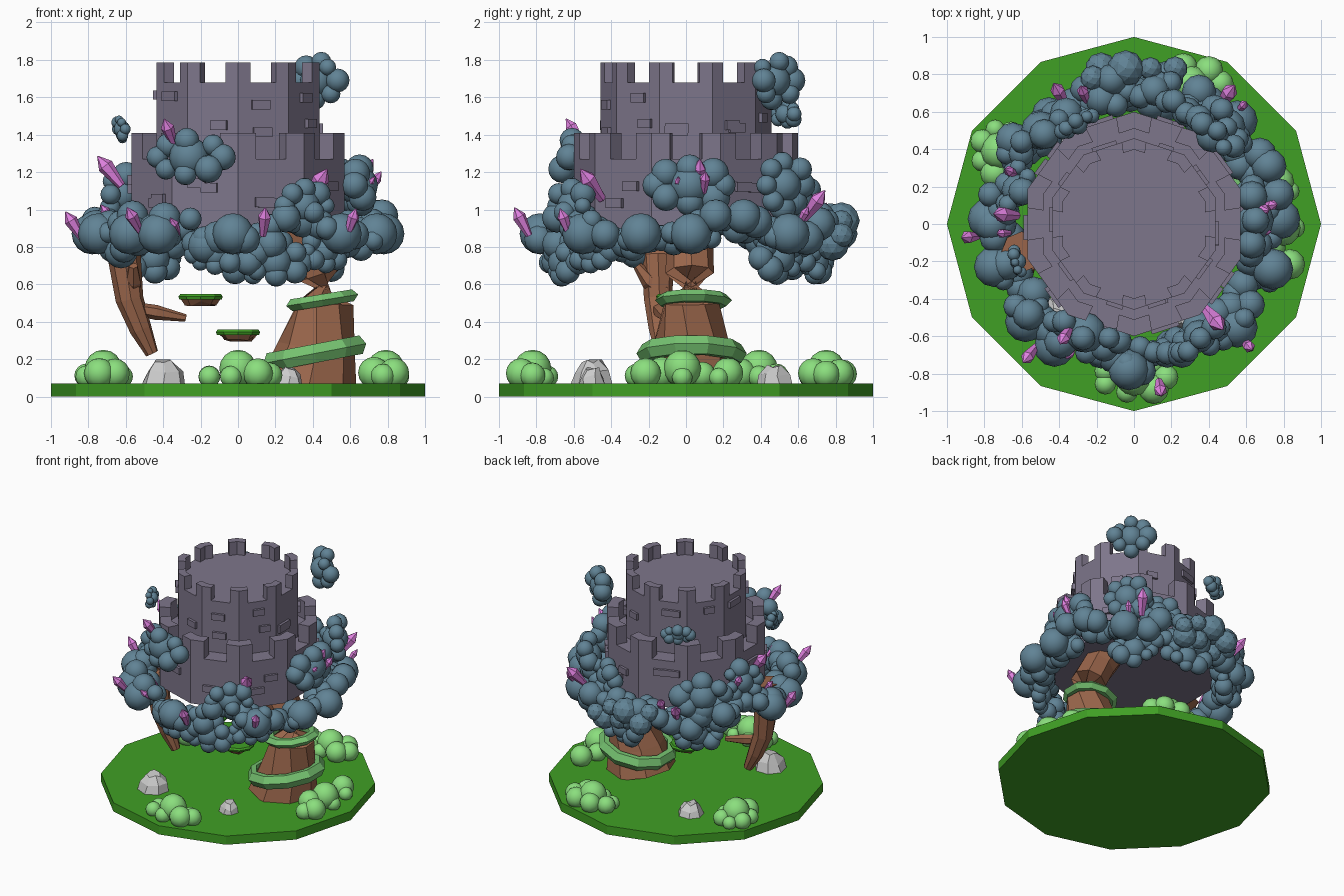
import bpy, bmesh, math, random
from mathutils import Vector, Matrix

if "Cube" in bpy.data.objects:
    bpy.data.objects.remove(bpy.data.objects["Cube"])
random.seed(4)

def mat(name, r, g, b):
    m = bpy.data.materials.new(name)
    m.diffuse_color = (r ** 2.2, g ** 2.2, b ** 2.2, 1)
    m.use_nodes = True
    m.node_tree.nodes["Principled BSDF"].inputs["Base Color"].default_value = m.diffuse_color
    return m

STONE = mat("stone", .49, .46, .54)
BARK = mat("bark", .60, .40, .30)
GRASS = mat("grass", .26, .62, .16)
VINE = mat("vine", .46, .76, .44)
BUSH = mat("bush", .54, .87, .49)
LEAF = mat("leaf", .38, .51, .58)
PINK = mat("crystal", .87, .50, .87)

def finish(name, bm, material=None, smooth=False):
    bmesh.ops.recalc_face_normals(bm, faces=bm.faces)
    me = bpy.data.meshes.new(name)
    bm.to_mesh(me)
    bm.free()
    if material:
        me.materials.append(material)
    for p in me.polygons:
        p.use_smooth = smooth
    ob = bpy.data.objects.new(name, me)
    bpy.context.collection.objects.link(ob)
    return ob

def loft(bm, rings):
    """Skin a list of closed point rings and cap both ends."""
    vs = [[bm.verts.new(p) for p in ring] for ring in rings]
    n = len(vs[0])
    for a, b in zip(vs, vs[1:]):
        for i in range(n):
            j = (i + 1) % n
            bm.faces.new((a[i], a[j], b[j], b[i]))
    bm.faces.new(vs[0][::-1])
    bm.faces.new(vs[-1])

def ngon(r, z, n, start=-math.pi / 2, c=(0, 0)):
    return [Vector((c[0] + r * math.cos(start + i * math.tau / n),
                    c[1] + r * math.sin(start + i * math.tau / n), z)) for i in range(n)]

def tube(bm, path, n=8):
    """Path of (x, y, z, radius), rings follow the path direction."""
    pts = [Vector(p[:3]) for p in path]
    rings = []
    for i, p in enumerate(pts):
        t = pts[min(i + 1, len(pts) - 1)] - pts[max(i - 1, 0)]
        q = t.to_track_quat('Z', 'Y')
        rings.append([p + q @ v for v in ngon(path[i][3], 0, n)])
    loft(bm, rings)

def ball(bm, p, r):
    bmesh.ops.create_uvsphere(bm, u_segments=12, v_segments=8, radius=r, matrix=Matrix.Translation(p))

# ground disc
bm = bmesh.new()
loft(bm, [ngon(1, 0, 12), ngon(1, .07, 12)])
finish("ground", bm, GRASS)

# two stacked tower drums with corner battlements and raised bricks
def tower(name, R, z0, z1, z2, wing, thick, bricks):
    bm = bmesh.new()
    loft(bm, [ngon(R, z0, 10), ngon(R, z1, 10)])
    cs = ngon(R, 0, 10)
    for i in range(10):
        c, prev, nxt = cs[i], cs[i - 1], cs[(i + 1) % 10]
        outer = [c + (prev - c).normalized() * wing, c, c + (nxt - c).normalized() * wing]
        poly = outer + [p * (1 - thick / R) for p in reversed(outer)]
        loft(bm, [[p + Vector((0, 0, z)) for p in poly] for z in (z1 - .01, z2)])
    for k in range(bricks):
        a, b = cs[k % 10], cs[(k + 1) % 10]
        p = a.lerp(b, random.uniform(.3, .7))
        p.z = random.uniform(z0 + .12, z1 - .06)
        d = (b - a).normalized()
        m = Matrix.Translation(p) @ Matrix.Rotation(math.atan2(d.y, d.x), 4, 'Z') @ Matrix.Diagonal(
            (random.uniform(.08, .14), .04, .05, 1))
        bmesh.ops.create_cube(bm, size=1, matrix=m)
    finish(name, bm, STONE)

tower("lower_tower", .6, .9, 1.27, 1.41, .10, .09, 20)
tower("upper_tower", .458, 1.26, 1.68, 1.785, .07, .06, 14)

# main trunk
bm = bmesh.new()
tube(bm, [(.38, .03, .06, .26), (.42, .03, .25, .21), (.47, .03, .5, .155),
          (.45, .02, .66, .13), (.36, .02, .82, .125), (.28, .02, .95, .13)])
finish("trunk", bm, BARK)

# hanging broken trunk with two side branches
bm = bmesh.new()
tube(bm, [(-.6, -.15, .95, .11), (-.61, -.15, .76, .09), (-.58, -.15, .52, .075),
          (-.52, -.14, .36, .06), (-.46, -.13, .23, .035)])
tube(bm, [(-.55, -.15, .47, .035), (-.44, -.13, .45, .04), (-.28, -.11, .42, .02)], 6)
tube(bm, [(-.57, -.12, .56, .05), (-.56, -.2, .62, .045), (-.56, -.26, .7, .025)], 6)
finish("hanging_trunk", bm, BARK)

# tilted vine bands round the trunk
def band(name, c, r, h, tilt):
    bm = bmesh.new()
    prof = [(-.04, -h), (.0, -h), (.03, 0), (.0, h), (-.04, h)]
    m = Matrix.Translation(c) @ Matrix.Rotation(-tilt, 4, 'Y')
    rings = [[bm.verts.new(m @ p) for p in ngon(r + dr, z, 10)] for dr, z in prof]
    for a, b in zip(rings, rings[1:] + rings[:1]):
        for i in range(10):
            j = (i + 1) % 10
            bm.faces.new((a[i], a[j], b[j], b[i]))
    finish(name, bm, VINE)

band("lower_vine_band", (.41, .03, .23), .265, .05, .19)
band("upper_vine_band", (.45, .04, .515), .175, .032, .16)

# floating steps: grass cap over ragged soil
for k, (x, y, z) in enumerate([(-.2, -.04, .54), (0, 0, .35)]):
    bm = bmesh.new()
    loft(bm, [ngon(.115, z - .02, 9, c=(x, y)), ngon(.12, z - .005, 9, c=(x, y)), ngon(.11, z + .008, 9, c=(x, y))])
    finish(f"step_grass_{k}", bm, GRASS)
    bm = bmesh.new()
    rings = [ngon(.11, z - .015, 9, c=(x, y)), ngon(.085, z - .04, 9, c=(x, y)), ngon(.045, z - .055, 9, c=(x, y))]
    for p in rings[1]:
        p.z += random.uniform(-.018, .01)
    loft(bm, rings)
    finish(f"step_soil_{k}", bm, BARK)

# light green bushes on the ground
for k, (x, y, sx, sy) in enumerate([(-.72, .39, .10, .12), (0, -.82, .17, .08),
                                    (.79, -.02, .07, .25), (.3, .75, .16, .09)]):
    bm = bmesh.new()
    ball(bm, (x, y, .15), .1)
    for i in range(7):
        a = i * math.tau / 7
        r = random.uniform(.05, .085)
        ball(bm, (x + sx * math.cos(a), y + sy * math.sin(a), .06 + r * .8), r)
    finish(f"bush_{k}", bm, BUSH, True)

# rocks
for k, (x, y, r, h) in enumerate([(-.4, -.5, .12, .13), (.27, -.5, .075, .09), (-.38, .48, .1, .1)]):
    bm = bmesh.new()
    rings = [ngon(r * s, .06 + h * t, 7, c=(x, y)) for s, t in ((1, 0), (.85, .55), (.4, 1))]
    for ring in rings[1:]:
        for p in ring:
            p += Vector([random.uniform(-.012, .012) for _ in range(3)])
    loft(bm, rings)
    finish(f"rock_{k}", bm)

# wavy ring of foliage round the tower base
bm = bmesh.new()
N = 62
for i in range(N):
    a = i * math.tau / N
    for R, z in ((.67, .86), (.74, .9)):
        if R > .7 and i % 3 == 0:
            continue
        R += random.uniform(-.03, .05)
        ball(bm, (R * math.cos(a), R * math.sin(a), z + .04 * math.sin(5 * a) + random.uniform(-.05, .05)),
             random.uniform(.055, .095))
for deg in (2, 45, 178, 197, 222, 237, 268, 315, 342):
    a = math.radians(deg)
    ball(bm, (.78 * math.cos(a), .78 * math.sin(a), .87), .11)
finish("foliage_ring", bm, LEAF, True)

# foliage clumps: x, y, z, half width along the wall, half height
clumps = [(.2, -.65, .72, .15, .07), (-.12, -.68, .76, .12, .06), (.42, .5, .74, .13, .08),
          (.08, .68, .72, .14, .07), (-.45, .5, .74, .14, .07), (.46, -.5, .78, .12, .07),
          (-.26, -.58, 1.28, .18, .09), (.64, .02, 1.13, .18, .09), (.5, .52, 1.13, .12, .12),
          (-.62, .18, 1.08, .12, .1), (-.5, .5, 1.05, .16, .1), (.35, -.6, 1.02, .13, .09),
          (.28, .6, 1.05, .12, .08), (.42, .47, 1.69, .12, .10),
          (-.62, -.2, 1.43, .06, .05), (-.3, .53, 1.51, .09, .04)]
for k, (x, y, z, w, h) in enumerate(clumps):
    bm = bmesh.new()
    out = Vector((x, y, 0)).normalized()
    side = Vector((-out.y, out.x, 0))
    big = .4 * (w + h)
    ball(bm, (x, y, z), big)
    for i in range(8):
        a = i * math.tau / 8
        p = Vector((x, y, z)) + side * w * math.cos(a) + Vector((0, 0, h * math.sin(a))) \
            + out * random.uniform(-.35, .5) * big
        ball(bm, p, big * random.uniform(.5, .85))
    finish(f"foliage_clump_{k}", bm, LEAF, True)

# faceted foliage at the back
bm = bmesh.new()
for i in range(11):
    p = Vector((-.22 + .044 * i, .78 + .06 * math.sin(i * 2.1), .88 + .07 * math.cos(i * 1.7)))
    bmesh.ops.create_icosphere(bm, subdivisions=2, radius=random.uniform(.06, .1), matrix=Matrix.Translation(p))
finish("faceted_foliage", bm, LEAF)

# crystals: centre position and size, leaning outwards and up
crystals = [(-.37, -.6, 1.42, 1), (-.69, .05, 1.21, 1.2), (-.66, .28, 1.13, .8), (-.88, -.07, .92, 1),
            (-.56, -.7, .95, 1), (-.34, -.68, .91, .8), (-.36, -.58, .98, .7), (.14, -.88, .94, 1),
            (.43, -.51, 1.14, 1.3), (.61, -.65, .94, .9), (.68, .07, 1.2, 1), (.73, .1, 1.15, .8),
            (.7, -.04, 1.14, .6), (.5, .69, 1.03, 1.2), (.58, .63, .97, .7), (-.4, .7, .97, 1.1),
            (-.27, .7, 1.0, .9), (-.7, -.05, .98, .7)]
bm = bmesh.new()
for x, y, z, s in crystals:
    d = Vector((x, y, 0)).normalized() * random.uniform(.35, .7) + Vector((0, 0, random.uniform(.6, .9)))
    d = d.normalized() * s
    c = Vector((x, y, z))
    tube(bm, [(*(c + d * t), r * s) for t, r in ((-.09, .018), (.025, .036), (.08, .003))], 6)
finish("crystals", bm, PINK)
